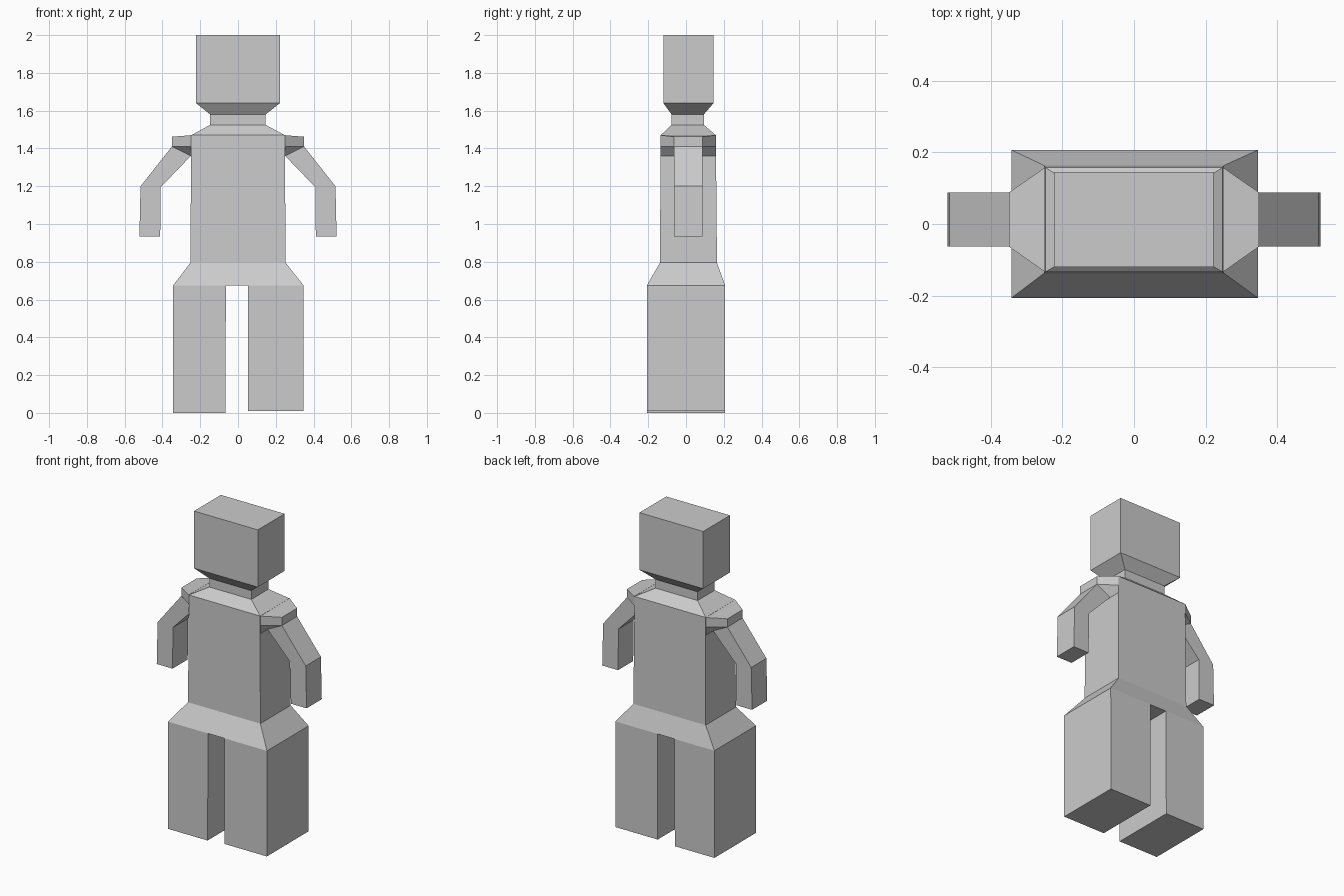
import bpy, bmesh

if "Cube" in bpy.data.objects:
    bpy.data.objects.remove(bpy.data.objects["Cube"])

grey = bpy.data.materials.new("light grey")
grey.diffuse_color = (0.6, 0.6, 0.6, 1)
grey.use_nodes = True
grey.node_tree.nodes["Principled BSDF"].inputs["Base Color"].default_value = grey.diffuse_color


def finish(name, bm, hidden):
    """Fix normals while closed, drop joint faces hidden inside, make the object."""
    bmesh.ops.recalc_face_normals(bm, faces=bm.faces)
    bmesh.ops.delete(bm, geom=hidden, context='FACES_ONLY')
    mesh = bpy.data.meshes.new(name)
    bm.to_mesh(mesh)
    bm.free()
    mesh.materials.append(grey)
    bpy.context.collection.objects.link(bpy.data.objects.new(name, mesh))


def bridge(bm, a, b):
    n = len(a)
    for i in range(n):
        j = (i + 1) % n
        bm.faces.new((a[i], a[j], b[j], b[i]))


def loft(name, rings, open_bottom=False, open_top=False):
    """Stack of rectangles (z, x0, x1, y0, y1) from bottom to top."""
    bm = bmesh.new()
    loops = [[bm.verts.new(p) for p in
              ((x0, y0, z), (x1, y0, z), (x1, y1, z), (x0, y1, z))]
             for z, x0, x1, y0, y1 in rings]
    for a, b in zip(loops, loops[1:]):
        bridge(bm, a, b)
    bottom, top = bm.faces.new(loops[0][::-1]), bm.faces.new(loops[-1])
    finish(name, bm, [f for f, o in ((bottom, open_bottom), (top, open_top)) if o])


HIP = 0.675
HX0, HX1, HY0, HY1 = -0.343, 0.347, -0.207, 0.207
GAP0, GAP1 = -0.064, 0.052

# hips, torso, neck and head in one continuous stack
loft("body", [
    (HIP, HX0, HX1, HY0, HY1),
    (0.795, -0.252, 0.252, -0.138, 0.164),
    (1.47, -0.248, 0.248, -0.134, 0.158),
    (1.525, -0.147, 0.146, -0.076, 0.094),
    (1.58, -0.147, 0.146, -0.076, 0.094),
    (1.64, -0.222, 0.222, -0.12, 0.146),
    (2.0, -0.222, 0.222, -0.12, 0.146)], open_bottom=True)

# legs, joined to the hips
loft("left_leg", [(0.0, HX0, GAP0 - 0.003, HY0, HY1),
                  (HIP, HX0, GAP0, HY0, HY1)], open_top=True)
loft("right_leg", [(0.01, GAP1, HX1 - 0.001, HY0, HY1),
                   (HIP, GAP1, HX1, HY0, HY1)], open_top=True)

# crotch strip between the legs
bm = bmesh.new()
bm.faces.new([bm.verts.new(p) for p in (
    (GAP0, HY0, HIP), (GAP0, HY1, HIP), (GAP1, HY1, HIP), (GAP1, HY0, HIP))])
mesh = bpy.data.meshes.new("crotch")
bm.to_mesh(mesh)
bm.free()
mesh.materials.append(grey)
bpy.context.collection.objects.link(bpy.data.objects.new("crotch", mesh))


# arm with tapered shoulder; s mirrors it
def arm(name, s):
    bm = bmesh.new()
    wide, narrow = (-0.134, 0.158), (-0.063, 0.088)

    def pair(x, ys, z):
        return [bm.verts.new((s * x, y, z)) for y in ys]

    top = pair(0.249, wide, 1.47)
    mid = pair(0.249, wide, 1.41)
    low = pair(0.25, wide, 1.36)
    pit = pair(0.25, narrow, 1.36)
    cap = pair(0.35, narrow, 1.462)
    edge = pair(0.35, narrow, 1.41)
    # shoulder
    bm.faces.new((top[0], top[1], cap[1], cap[0]))
    bm.faces.new((cap[0], cap[1], edge[1], edge[0]))
    for k in (0, 1):
        bm.faces.new((top[k], mid[k], edge[k], cap[k]))
        bm.faces.new((mid[k], low[k], pit[k], edge[k]))
    joint = bm.faces.new((top[0], top[1], mid[1], low[1], pit[1],
                          pit[0], low[0], mid[0]))
    # upper arm and forearm
    ring = [pit[0], pit[1], edge[1], edge[0]]
    for xi, xo, zi, zo in ((0.409, 0.516, 1.195, 1.2), (0.412, 0.522, 0.935, 0.935)):
        inner, outer = pair(xi, narrow, zi), pair(xo, narrow, zo)
        nxt = [inner[0], inner[1], outer[1], outer[0]]
        bridge(bm, ring, nxt)
        ring = nxt
    bm.faces.new(ring)
    finish(name, bm, [joint])


arm("right_arm", 1)
arm("left_arm", -1)
